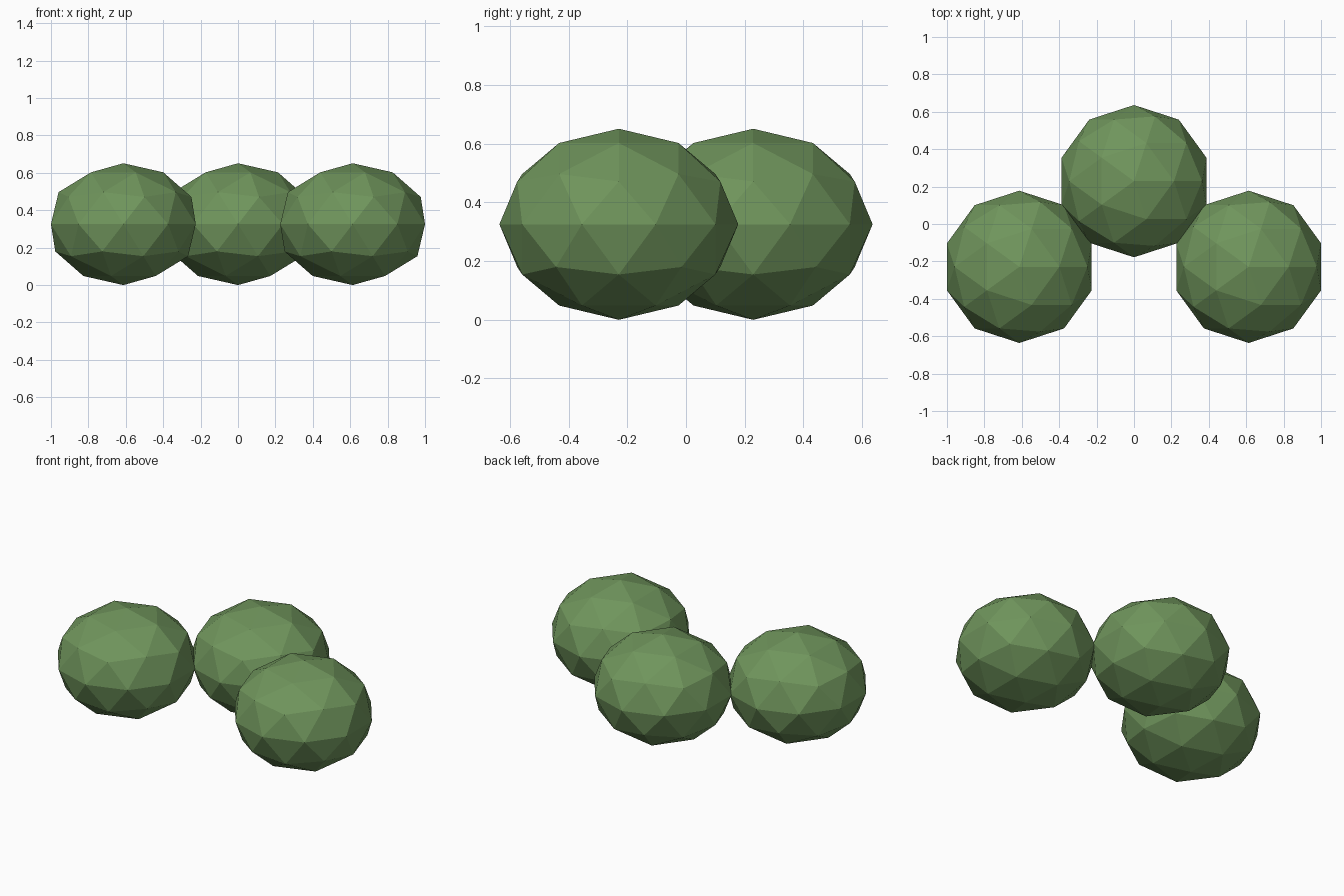
import bpy

cube = bpy.data.objects.get("Cube")
if cube:
    bpy.data.objects.remove(cube, do_unlink=True)

# Leaf material
color = (0.16, 0.30, 0.107, 1.0)
leaf = bpy.data.materials.new("leaf_green")
leaf.use_nodes = True
leaf.diffuse_color = color
bsdf = leaf.node_tree.nodes["Principled BSDF"]
bsdf.inputs["Base Color"].default_value = color
bsdf.inputs["Roughness"].default_value = 0.9

RADIUS = 0.407
SQUASH = 0.8  # the clumps are flattened vertically


def bush(name, x, y):
    """Faceted, slightly flattened ball resting on the ground."""
    bpy.ops.mesh.primitive_ico_sphere_add(
        subdivisions=2, radius=RADIUS, location=(x, y, RADIUS * SQUASH))
    obj = bpy.context.object
    obj.name = name
    obj.scale.z = SQUASH
    obj.data.materials.append(leaf)
    bpy.ops.object.shade_flat()


# Three bushes in a triangle
bush("right_bush", -0.613, -0.229)
bush("back_bush", 0.0, 0.229)
bush("left_bush", 0.613, -0.229)
